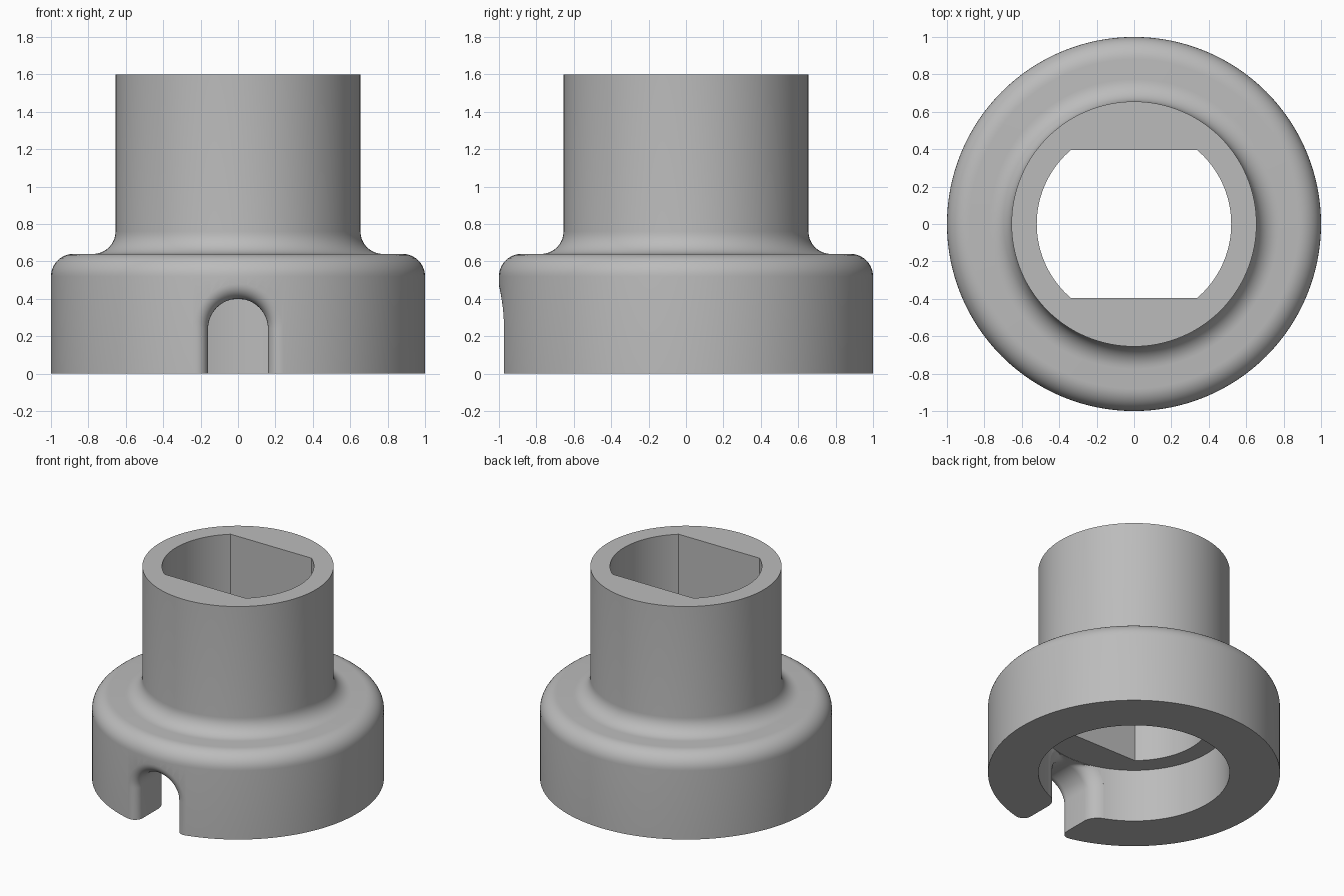
import bpy, bmesh, math

if "Cube" in bpy.data.objects:
    bpy.data.objects.remove(bpy.data.objects["Cube"], do_unlink=True)

HEIGHT, SHOULDER, LEDGE = 1.6, 0.64, 0.4
TUBE_R, BASE_R, ROUND = 0.655, 1.0, 0.12
SLOT_R, SLOT_Z, LIP = 0.16, 0.24, 0.08
SEGMENTS = 128

grey = bpy.data.materials.new("plain_grey")
grey.use_nodes = True
colour = (0.5, 0.5, 0.5, 1)
grey.diffuse_color = colour
grey.node_tree.nodes["Principled BSDF"].inputs["Base Color"].default_value = colour


def finish(name, bm):
    bmesh.ops.recalc_face_normals(bm, faces=bm.faces)
    mesh = bpy.data.meshes.new(name)
    bm.to_mesh(mesh)
    bm.free()
    mesh.materials.append(grey)
    obj = bpy.data.objects.new(name, mesh)
    bpy.context.collection.objects.link(obj)
    return obj


def arc(cx, cy, r, start, end, steps):
    angles = [math.radians(start + (end - start) * i / steps) for i in range(steps + 1)]
    return [(cx + r * math.cos(a), cy + r * math.sin(a)) for a in angles]


def loft(name, rings):
    """Skin a list of equal closed rings and cap both ends."""
    bm = bmesh.new()
    rows = [[bm.verts.new(p) for p in ring] for ring in rings]
    n = len(rows[0])
    for a, b in zip(rows, rows[1:]):
        for i in range(n):
            j = (i + 1) % n
            bm.faces.new((a[i], a[j], b[j], b[i]))
    bm.faces.new(rows[0])
    bm.faces.new(rows[-1])
    return finish(name, bm)


def cut(target, cutter):
    mod = target.modifiers.new("cut", "BOOLEAN")
    mod.operation, mod.solver, mod.object = "DIFFERENCE", "EXACT", cutter
    bpy.context.view_layer.objects.active = target
    bpy.ops.object.modifier_apply(modifier=mod.name)
    bpy.data.objects.remove(cutter, do_unlink=True)


# Turned body: round pocket below, rounded shoulder, filleted tube
profile = [(0, LEDGE), (TUBE_R, LEDGE), (TUBE_R, 0), (BASE_R, 0)]
profile += arc(BASE_R - ROUND, SHOULDER - ROUND, ROUND, 0, 90, 10)
profile += arc(TUBE_R + ROUND, SHOULDER + ROUND, ROUND, 270, 180, 10)
profile += [(TUBE_R, HEIGHT), (0, HEIGHT)]
bm = bmesh.new()
verts = [bm.verts.new((r, 0, z)) for r, z in profile]
edges = [bm.edges.new(pair) for pair in zip(verts, verts[1:])]
bmesh.ops.spin(bm, geom=verts + edges, cent=(0, 0, 0), axis=(0, 0, 1),
               angle=math.tau, steps=SEGMENTS)
bmesh.ops.remove_doubles(bm, verts=bm.verts, dist=0.0001)
body = finish("collar_body", bm)

# Bore with two flats, front and back
bore_r, flat_y = 0.52, 0.395
half = math.degrees(math.asin(flat_y / bore_r))
outline = arc(0, 0, bore_r, -half, half, 36) + arc(0, 0, bore_r, 180 - half, 180 + half, 36)
cut(body, loft("bore_cutter", [[(x, y, z) for x, y in outline] for z in (0.2, HEIGHT + 0.2)]))


# Arched front slot whose lips flare into the wall on both sides
def arch(spread, top=1):
    r = SLOT_R + spread
    pts = [(r, -0.2)] + arc(0, SLOT_Z, r, 0, 180, 32) + [(-r, -0.2)]
    return [(x, min(z, top)) for x, z in pts]


def flat_ring(y, top=1):
    return [(x, y, z) for x, z in arch(LIP, top)]


def curved_ring(spread, radius, top=1):
    return [(x, -math.sqrt(radius ** 2 - x ** 2), z) for x, z in arch(spread, top)]


# Quarter round of the lip as (spread, depth), from widest to narrowest
lip = [(LIP - x, LIP - y) for y, x in arc(0, 0, LIP, 0, 90, 8)]
inner_top = LEDGE - 0.002
rings = [flat_ring(-1.2)]
rings += [curved_ring(s, BASE_R - d) for s, d in lip]
rings += [curved_ring(s, TUBE_R + d, inner_top) for s, d in reversed(lip)]
rings += [flat_ring(-0.4, inner_top)]
cut(body, loft("slot_cutter", rings))

# Smooth shading with crisp edges
bpy.ops.object.select_all(action="DESELECT")
body.select_set(True)
bpy.context.view_layer.objects.active = body
bpy.ops.object.shade_smooth_by_angle(angle=math.radians(30))
